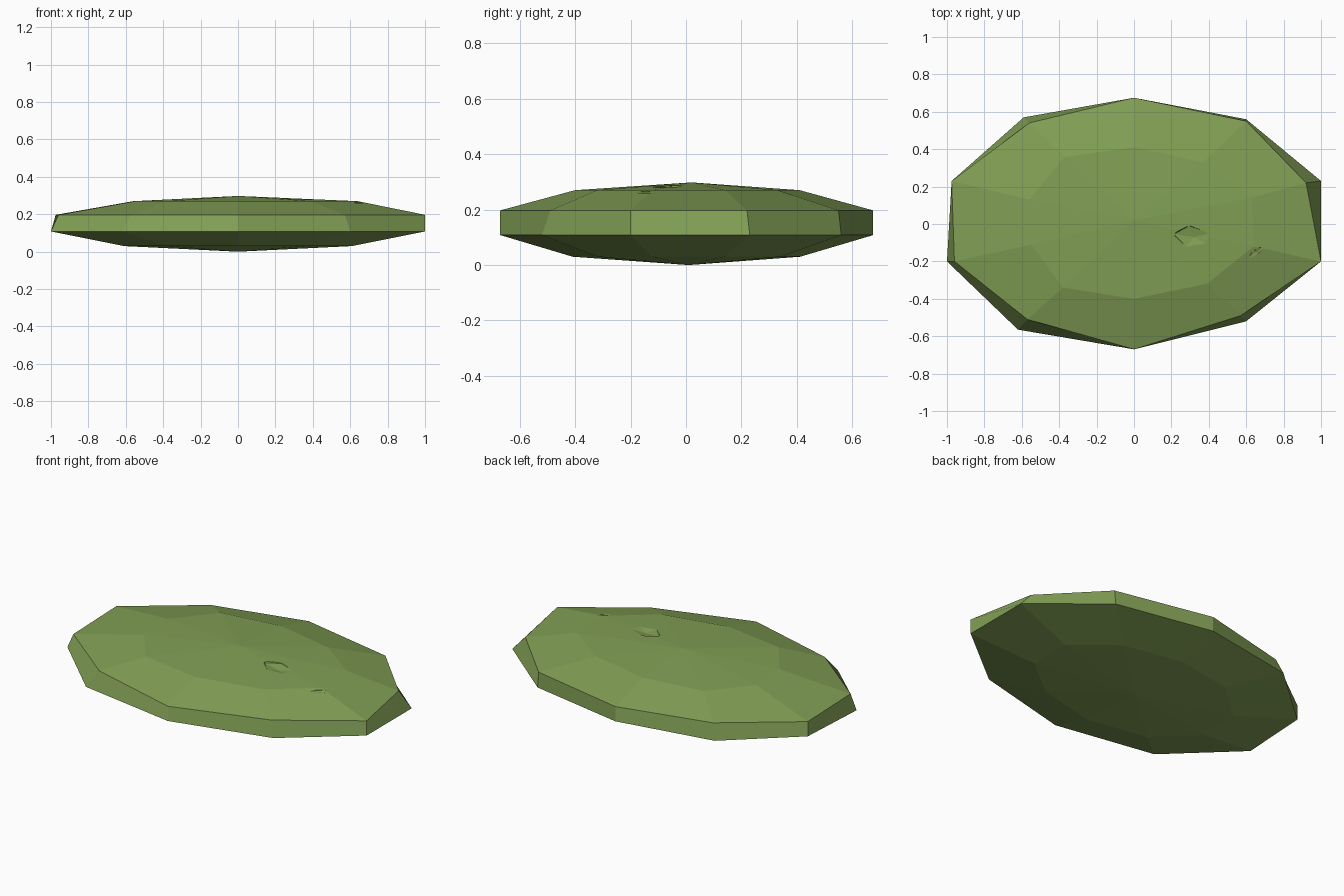
import bpy
import bmesh

cube = bpy.data.objects.get("Cube")
if cube:
    bpy.data.objects.remove(cube, do_unlink=True)

# Colour
moss = bpy.data.materials.new("moss_green")
moss.use_nodes = True
colour = (0.22, 0.345, 0.09, 1)
moss.diffuse_color = colour
bsdf = next(n for n in moss.node_tree.nodes if n.type == 'BSDF_PRINCIPLED')
bsdf.inputs["Base Color"].default_value = colour
bsdf.inputs["Roughness"].default_value = 0.9

# Ten-cornered, slightly uneven outlines, clockwise from the back
LOWER_RIM = [(0, .675), (.6, .56), (1, .23), (1, -.2), (.6, -.52),
             (0, -.67), (-.62, -.565), (-1, -.2), (-.975, .23), (-.59, .57)]
UPPER_RIM = [(0, .675), (.6, .55), (.92, .22), (1, -.2), (.57, -.49),
             (0, -.67), (-.57, -.51), (-.96, -.2), (-.975, .23), (-.56, .54)]
CROWN = [(0, .41), (.37, .33), (.63, .14), (.64, -.12), (.39, -.32),
         (0, -.4), (-.38, -.34), (-.55, -.11), (-.56, .13), (-.37, .36)]


def ring(bm, outline, z, scale=1.0):
    return [bm.verts.new((x * scale, y * scale, z)) for x, y in outline]


def bridge(bm, low, high):
    for i in range(len(low)):
        j = (i + 1) % len(low)
        bm.faces.new((low[i], low[j], high[j], high[i]))


def fan(bm, loop, tip):
    for i in range(len(loop)):
        bm.faces.new((loop[i], loop[(i + 1) % len(loop)], tip))


# Faceted stone body
bm = bmesh.new()
belly = ring(bm, LOWER_RIM, 0.03, 0.61)
low = ring(bm, LOWER_RIM, 0.108)
high = ring(bm, UPPER_RIM, 0.197)
crown = ring(bm, CROWN, 0.27)
for a, b in ((belly, low), (low, high), (high, crown)):
    bridge(bm, a, b)
fan(bm, belly, bm.verts.new((0, 0.01, 0)))
fan(bm, crown, bm.verts.new((0, 0.02, 0.298)))
bmesh.ops.recalc_face_normals(bm, faces=bm.faces)
mesh = bpy.data.meshes.new("stone")
bm.to_mesh(mesh)
bm.free()
mesh.materials.append(moss)
stone = bpy.data.objects.new("stone", mesh)
bpy.context.collection.objects.link(stone)
bpy.context.view_layer.objects.active = stone


# Small chipped dents in the upper face
def chip(x, y, z, size, turn):
    bpy.ops.mesh.primitive_ico_sphere_add(subdivisions=1, radius=1,
                                          location=(x, y, z), rotation=(0, 0, turn))
    cutter = bpy.context.object
    cutter.name = "chip_cutter"
    cutter.hide_render = True
    cutter.scale = size
    cutter.data.materials.append(moss)
    cut = stone.modifiers.new("chip", 'BOOLEAN')
    cut.operation = 'DIFFERENCE'
    cut.solver = 'EXACT'
    cut.object = cutter
    bpy.context.view_layer.objects.active = stone
    bpy.ops.object.modifier_apply(modifier=cut.name)
    bpy.data.objects.remove(cutter, do_unlink=True)


chip(.32, -.07, .292, (.12, .065, .022), -.15)
chip(.66, -.15, .268, (.07, .02, .012), .6)
